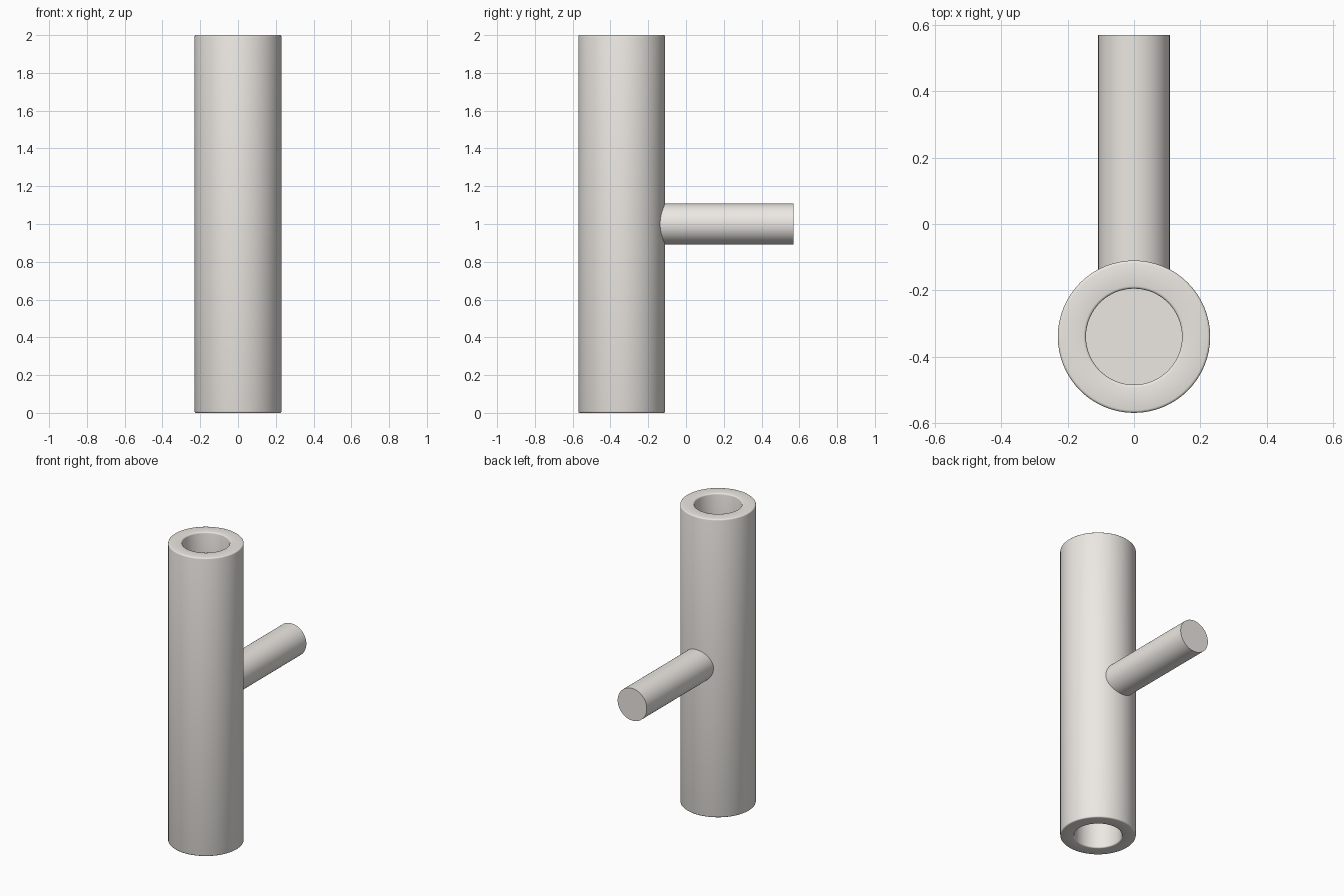
import bpy, bmesh, math
from mathutils import Matrix

if "Cube" in bpy.data.objects:
    bpy.data.objects.remove(bpy.data.objects["Cube"])

SEG = 64
finish = bpy.data.materials.new("pale_metal")
finish.diffuse_color = (0.84, 0.81, 0.77, 1)
finish.use_nodes = True
finish.node_tree.nodes["Principled BSDF"].inputs["Base Color"].default_value = finish.diffuse_color


def lathe(name, profile, matrix):
    """Revolve (radius, height) points about z; points with radius 0 become poles."""
    bm = bmesh.new()
    verts = [bm.verts.new((r, 0, z)) for r, z in profile]
    edges = [bm.edges.new(pair) for pair in zip(verts, verts[1:])]
    bmesh.ops.spin(bm, geom=verts + edges, cent=(0, 0, 0), axis=(0, 0, 1),
                   angle=2 * math.pi, steps=SEG, use_duplicate=False)
    bmesh.ops.remove_doubles(bm, verts=bm.verts, dist=1e-5)
    bmesh.ops.recalc_face_normals(bm, faces=bm.faces)
    bm.transform(matrix)
    mesh = bpy.data.meshes.new(name)
    bm.to_mesh(mesh)
    bm.free()
    mesh.materials.append(finish)
    obj = bpy.data.objects.new(name, mesh)
    bpy.context.collection.objects.link(obj)
    bpy.ops.object.select_all(action='DESELECT')
    obj.select_set(True)
    bpy.context.view_layer.objects.active = obj
    bpy.ops.object.shade_smooth_by_angle(angle=math.radians(35))
    return obj


# Grip bar: upright cylinder with softened rims and a blind bore in each end
R, BORE, LENGTH, DEPTH, SOFT = 0.23, 0.145, 2.0, 0.25, 0.008
arc = [(SOFT * (1 - math.cos(a)), SOFT * (1 - math.sin(a)))
       for a in (0, math.pi / 6, math.pi / 3, math.pi / 2)]
outer_rim = [(R - d, h) for d, h in arc]
inner_rim = [(BORE + d, h) for d, h in reversed(arc)]
lower = outer_rim + inner_rim + [(BORE, DEPTH), (0, DEPTH)]
upper = [(r, LENGTH - z) for r, z in lower]
lathe("grip_bar", lower[::-1] + upper, Matrix.Translation((0, -0.34, 0)))

# Mounting post: plain round rod running back from the middle of the bar
start, end, radius = -0.30, 0.57, 0.108
lathe("mounting_post", [(0, 0), (radius, 0), (radius, end - start), (0, end - start)],
      Matrix.Translation((0, start, 1.0)) @ Matrix.Rotation(-math.pi / 2, 4, 'X'))
